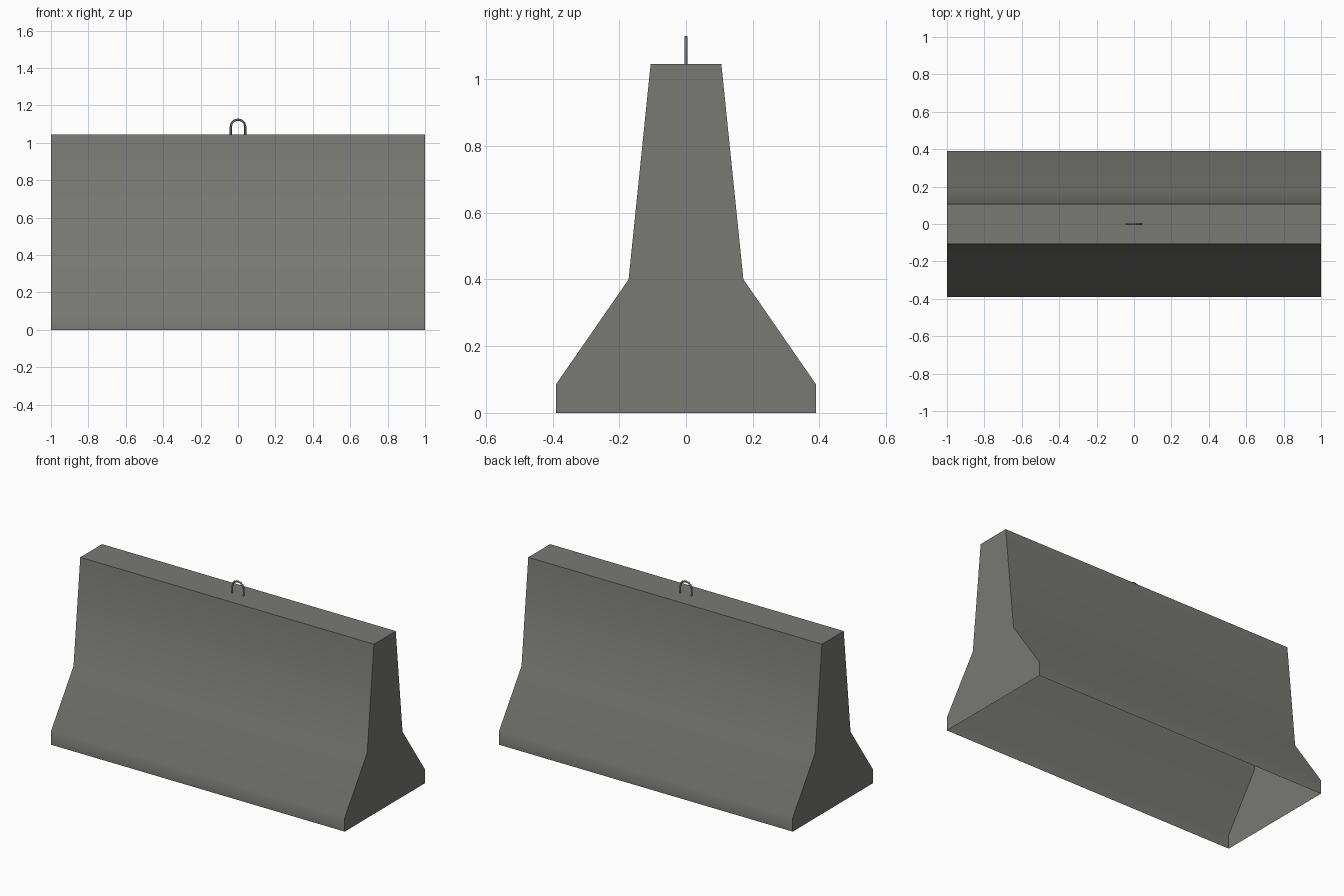
import bpy, bmesh, math
from mathutils import Vector

if "Cube" in bpy.data.objects:
    bpy.data.objects.remove(bpy.data.objects["Cube"])


def material(name, rgb):
    m = bpy.data.materials.new(name)
    m.diffuse_color = (*rgb, 1)
    m.use_nodes = True
    m.node_tree.nodes["Principled BSDF"].inputs["Base Color"].default_value = m.diffuse_color
    return m


def finish(name, bm, mat, angle):
    me = bpy.data.meshes.new(name)
    bm.to_mesh(me)
    bm.free()
    me.materials.append(mat)
    ob = bpy.data.objects.new(name, me)
    bpy.context.collection.objects.link(ob)
    bpy.ops.object.select_all(action='DESELECT')
    ob.select_set(True)
    bpy.context.view_layer.objects.active = ob
    bpy.ops.object.shade_smooth_by_angle(angle=math.radians(angle))
    return ob


concrete = material("concrete_grey", (0.19, 0.19, 0.175))
steel = material("steel_grey", (0.15, 0.16, 0.16))

# Barrier shell: mirrored profile run along x, open underneath
half = [(0.39, 0.0), (0.39, 0.085), (0.172, 0.4), (0.106, 1.045)]
profile = half + [(-y, z) for y, z in reversed(half)]
bm = bmesh.new()
ends = [[bm.verts.new((x, y, z)) for y, z in profile] for x in (-1, 1)]
left, right = ends
for i in range(len(profile) - 1):
    bm.faces.new((left[i], right[i], right[i + 1], left[i + 1]))
bm.faces.new(list(reversed(left)))
bm.faces.new(right)
bm.normal_update()
# outward normals: the right end must face +x
for f in bm.faces:
    if f.normal.dot(f.calc_center_median() - Vector((0, 0, 0.4))) < 0:
        f.normal_flip()
finish("barrier_body", bm, concrete, 50)

# Lifting loop: six-sided bar swept along an arch, ends open in the concrete
R, BAR, SIDES = 0.039, 0.006, 6
path = [(-R, 1.04, 0.0), (-R, 1.085, 0.0)]
path = [(-R, 1.04, math.pi)]
path += [(R * math.cos(a), 1.085 + R * math.sin(a), a)
         for a in (math.pi * (1 - k / 6) for k in range(7))]
path += [(R, 1.04, 0.0)]
bm = bmesh.new()
rings = []
for x, z, a in path:
    out = Vector((math.cos(a), 0, math.sin(a)))
    ring = []
    for s in range(SIDES):
        t = 2 * math.pi * s / SIDES
        off = out * math.cos(t) * BAR + Vector((0, 1, 0)) * math.sin(t) * BAR
        ring.append(bm.verts.new(Vector((x, 0, z)) + off))
    rings.append(ring)
for r0, r1 in zip(rings, rings[1:]):
    for s in range(SIDES):
        n = (s + 1) % SIDES
        bm.faces.new((r0[s], r0[n], r1[n], r1[s]))
bmesh.ops.recalc_face_normals(bm, faces=bm.faces)
finish("lifting_loop", bm, steel, 65)
